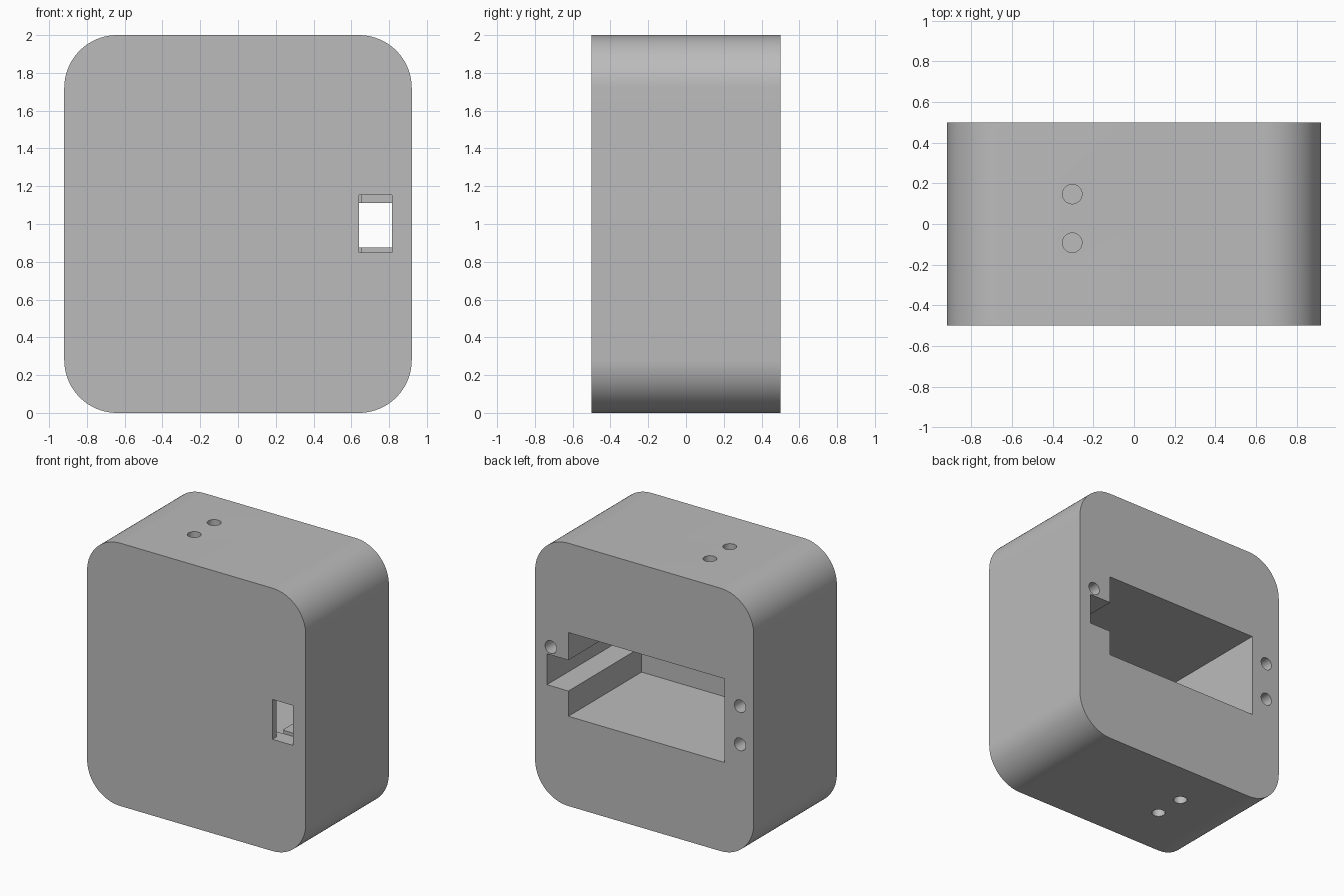
import bpy, bmesh, math
from mathutils import Matrix

old = bpy.data.objects.get("Cube")
if old:
    bpy.data.objects.remove(old, do_unlink=True)

# Single grey material
grey = bpy.data.materials.new("plain grey")
grey.use_nodes = True
colour = (0.5, 0.5, 0.5, 1)
grey.diffuse_color = colour
grey.node_tree.nodes["Principled BSDF"].inputs["Base Color"].default_value = colour


def make_object(name, bm):
    mesh = bpy.data.meshes.new(name)
    bm.to_mesh(mesh)
    bm.free()
    mesh.materials.append(grey)
    obj = bpy.data.objects.new(name, mesh)
    bpy.context.collection.objects.link(obj)
    return obj


def box_mesh(xs, ys, zs):
    bm = bmesh.new()
    bmesh.ops.create_cube(bm, size=1)
    for v in bm.verts:
        v.co = [lo if c < 0 else hi for c, (lo, hi) in zip(v.co, (xs, ys, zs))]
    return bm


# Housing block with large rounded corners, running front to back
bm = box_mesh((-0.92, 0.92), (-0.5, 0.5), (0, 2))
corners = [e for e in bm.edges
           if abs(e.verts[0].co.y - e.verts[1].co.y) > 0.5]
bmesh.ops.bevel(bm, geom=corners, offset=0.28, offset_type='OFFSET',
                segments=20, profile=0.5, affect='EDGES')
housing = make_object("housing", bm)


def cut(bm):
    cutter = make_object("cutter", bm)
    cutter.hide_render = True
    mod = housing.modifiers.new("cut", 'BOOLEAN')
    mod.operation = 'DIFFERENCE'
    mod.solver = 'EXACT'
    mod.object = cutter
    bpy.context.view_layer.objects.active = housing
    bpy.ops.object.modifier_apply(modifier=mod.name)
    bpy.data.objects.remove(cutter, do_unlink=True)


def drill(centre, axis):
    """Blind round hole centred on a surface point."""
    bm = bmesh.new()
    turn = Matrix.Rotation(math.pi / 2, 4, 'X') if axis == 'Y' else Matrix()
    bmesh.ops.create_cone(bm, cap_ends=True, segments=32, radius1=0.048,
                          radius2=0.048, depth=0.4,
                          matrix=Matrix.Translation(centre) @ turn)
    cut(bm)


# Main cavity, side channel, front slot and the relief behind the slot
cut(box_mesh((-0.675, 0.64), (-0.38, 0.6), (0.683, 1.32)))
cut(box_mesh((0.5, 0.82), (-0.39, 0.6), (0.875, 1.11)))
cut(box_mesh((0.64, 0.815), (-0.6, -0.38), (0.85, 1.153)))
cut(box_mesh((0.56, 0.65), (-0.45, -0.37), (0.85, 1.153)))

# Screw holes in the top, bottom and back
for y in (-0.092, 0.147):
    for z in (0, 2):
        drill((-0.304, y, z), 'Z')
for x, z in ((-0.805, 1.146), (-0.805, 0.856), (0.788, 1.17)):
    drill((x, 0.5, z), 'Y')

# Smooth rounded surfaces, crisp edges
bpy.ops.object.select_all(action='DESELECT')
housing.select_set(True)
bpy.context.view_layer.objects.active = housing
bpy.ops.object.shade_smooth_by_angle(angle=math.radians(30))
